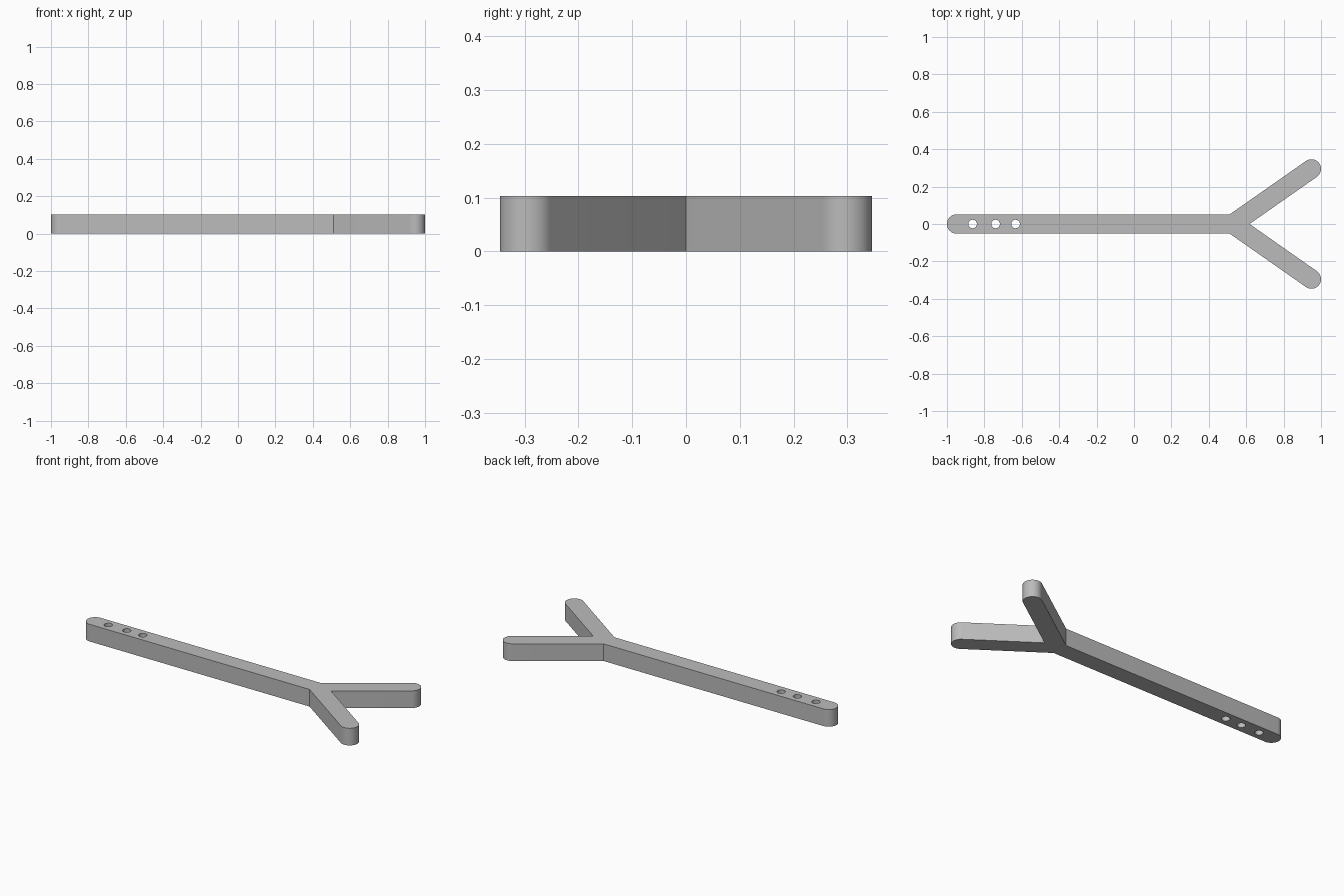
import bpy, bmesh
from math import radians, sin, cos, pi
from mathutils import Vector

default = bpy.data.objects.get("Cube")
if default:
    bpy.data.objects.remove(default, do_unlink=True)

HEIGHT = 0.103
R = HEIGHT / 2                      # half width of handle and prongs
FORK = radians(35)                  # prong angle from the handle axis
TIP = Vector((1 - R, 0.346 - R))    # centre of a prong's round end
HOLES = (-0.863, -0.74, -0.633)

grey = bpy.data.materials.new("plain_grey")
grey.use_nodes = True
colour = (0.5, 0.5, 0.5, 1)
grey.diffuse_color = colour
grey.node_tree.nodes["Principled BSDF"].inputs["Base Color"].default_value = colour


def arc(centre, start, end, steps):
    """Points on a round end, from one angle to another."""
    angles = [start + (end - start) * i / steps for i in range(steps + 1)]
    return [Vector((centre[0] + R * cos(a), centre[1] + R * sin(a))) for a in angles]


# Half outline on the +y side, from the notch round to the handle end
prong_end = arc(TIP, FORK - pi / 2, FORK + pi / 2, 24)
inner, outer = prong_end[0], prong_end[-1]
slope = sin(FORK) / cos(FORK)
notch = Vector((inner.x - inner.y / slope, 0))
shoulder = Vector((outer.x - (outer.y - R) / slope, R))
handle_end = arc((R - 1, 0), pi / 2, pi, 12)
half = [notch, *prong_end, shoulder, *handle_end]
mirrored = [Vector((p.x, -p.y)) for p in reversed(half[1:-1])]

# Forked stick body
bm = bmesh.new()
base = bm.faces.new([bm.verts.new((p.x, p.y, 0)) for p in half + mirrored])
top = bmesh.ops.extrude_face_region(bm, geom=[base])["geom"]
bmesh.ops.translate(bm, vec=(0, 0, HEIGHT),
                    verts=[v for v in top if isinstance(v, bmesh.types.BMVert)])
bmesh.ops.recalc_face_normals(bm, faces=bm.faces)
mesh = bpy.data.meshes.new("forked_stick")
bm.to_mesh(mesh)
bm.free()
mesh.materials.append(grey)
stick = bpy.data.objects.new("forked_stick", mesh)
bpy.context.collection.objects.link(stick)

# Three through holes near the handle end
for x in HOLES:
    bpy.ops.mesh.primitive_cylinder_add(vertices=32, radius=0.023, depth=HEIGHT * 2,
                                        location=(x, 0, R))
    cutter = bpy.context.object
    cutter.name = "hole_cutter"
    cutter.hide_render = True
    cutter.data.materials.append(grey)
    cut = stick.modifiers.new("hole", "BOOLEAN")
    cut.operation = "DIFFERENCE"
    cut.solver = "EXACT"
    cut.object = cutter
    bpy.context.view_layer.objects.active = stick
    bpy.ops.object.modifier_apply(modifier=cut.name)
    bpy.data.objects.remove(cutter, do_unlink=True)

# Smooth round ends and holes, crisp edges elsewhere
bpy.ops.object.select_all(action="DESELECT")
stick.select_set(True)
bpy.context.view_layer.objects.active = stick
bpy.ops.object.shade_smooth_by_angle(angle=radians(30))
